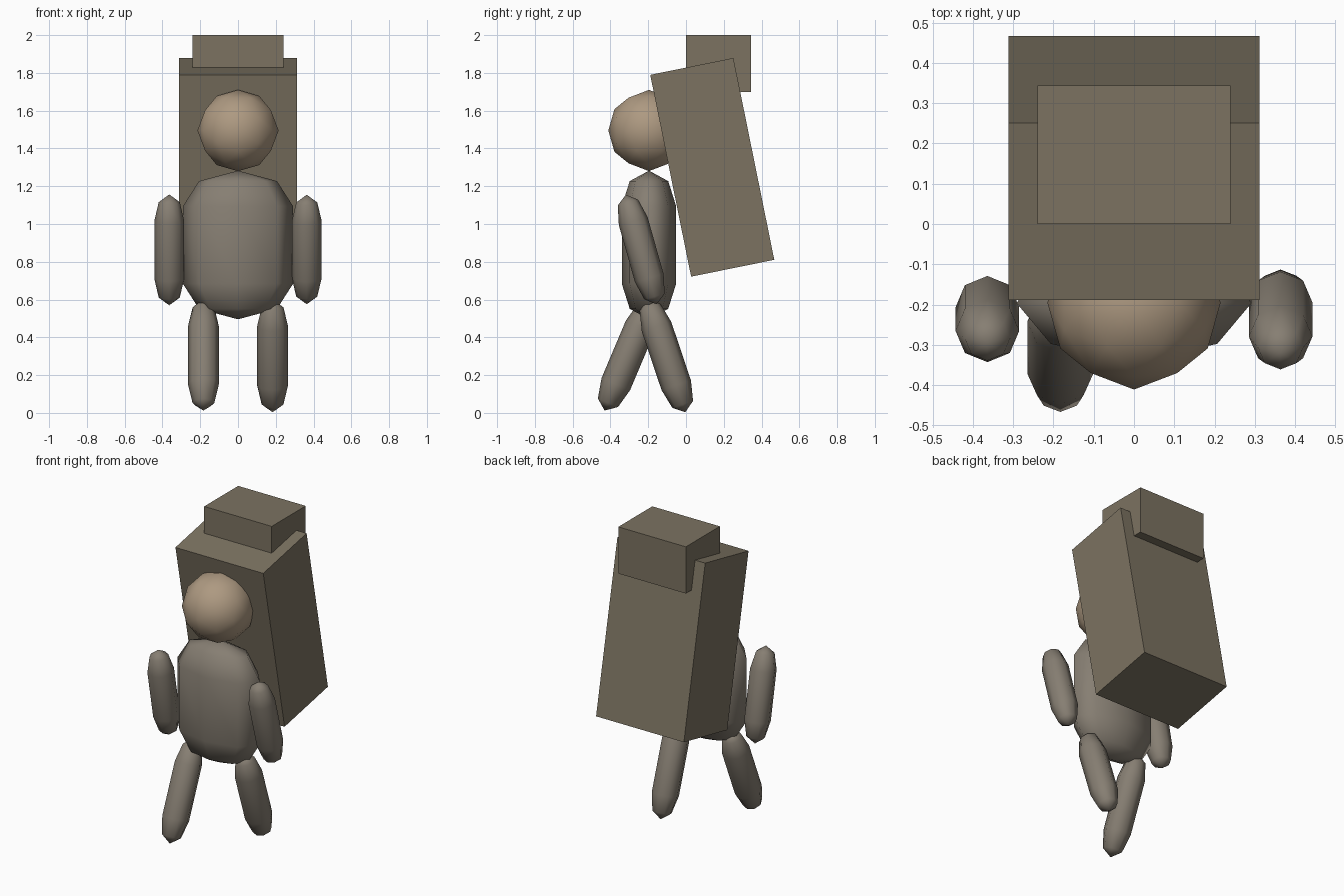
import bpy, bmesh
from math import sin, cos, pi, sqrt
from mathutils import Vector
from itertools import product

if "Cube" in bpy.data.objects:
    bpy.data.objects.remove(bpy.data.objects["Cube"])


def material(name, rgb):
    m = bpy.data.materials.new(name)
    m.diffuse_color = (*rgb, 1)
    m.use_nodes = True
    m.node_tree.nodes["Principled BSDF"].inputs["Base Color"].default_value = m.diffuse_color
    return m


CLOTH = material("cloth", (0.24, 0.21, 0.17))
SKIN = material("skin", (0.42, 0.32, 0.22))
CANVAS = material("canvas", (0.20, 0.17, 0.12))


def finish(name, bm, mat, loc, tilt=0, smooth=True):
    bmesh.ops.recalc_face_normals(bm, faces=bm.faces)
    for f in bm.faces:
        f.smooth = smooth
    me = bpy.data.meshes.new(name)
    bm.to_mesh(me)
    bm.free()
    me.materials.append(mat)
    ob = bpy.data.objects.new(name, me)
    ob.location = loc
    ob.rotation_euler.x = tilt
    bpy.context.collection.objects.link(ob)
    return ob


def capsule(name, rx, ry, length, loc, tilt=0, sides=8):
    """Low-poly capsule: each cap is two rings and a pole."""
    bm = bmesh.new()
    cap, half = 0.24 * length, length / 2
    k = sqrt(0.5)
    rings = []
    for r, z in ((k, half - cap + k * cap), (1, half - cap),
                 (1, cap - half), (k, cap - half - k * cap)):
        rings.append([bm.verts.new((rx * r * cos(2 * pi * i / sides),
                                    ry * r * sin(2 * pi * i / sides), z))
                      for i in range(sides)])
    top, bottom = bm.verts.new((0, 0, half)), bm.verts.new((0, 0, -half))
    for i in range(sides):
        j = (i + 1) % sides
        for a, b in zip(rings, rings[1:]):
            bm.faces.new((a[i], b[i], b[j], a[j]))
        bm.faces.new((top, rings[0][i], rings[0][j]))
        bm.faces.new((bottom, rings[-1][j], rings[-1][i]))
    return finish(name, bm, CLOTH, loc, tilt)


def box(name, size, loc, tilt=0):
    bm = bmesh.new()
    bmesh.ops.create_cube(bm, size=1)
    bmesh.ops.scale(bm, vec=size, verts=bm.verts)
    return finish(name, bm, CANVAS, loc, tilt, smooth=False)


# Head: axis-aligned icosahedron, subdivided once onto the sphere
bm = bmesh.new()
phi = (1 + sqrt(5)) / 2
for a, b in product((-1, 1), (-phi, phi)):
    for co in ((b, a, 0), (a, 0, b), (0, b, a)):
        bm.verts.new(co)
bmesh.ops.convex_hull(bm, input=bm.verts)
bmesh.ops.subdivide_edges(bm, edges=bm.edges, cuts=1, use_grid_fill=True)
for v in bm.verts:
    v.co = Vector(v.co).normalized() * 0.215
finish("head", bm, SKIN, (0, -0.196, 1.495))

# Body and limbs, mid-stride
capsule("torso", 0.292, 0.144, 0.787, (0, -0.196, 0.889))
capsule("left_arm", 0.079, 0.079, 0.598, (-0.364, -0.236, 0.863), 0.19)
capsule("right_arm", 0.079, 0.079, 0.602, (0.364, -0.237, 0.865), 0.275)
capsule("left_leg", 0.082, 0.082, 0.635, (-0.183, -0.307, 0.305), -0.4)
capsule("right_leg", 0.082, 0.082, 0.63, (0.183, -0.104, 0.302), 0.325)

# Leaning pack with a bundle on top
box("pack", (0.624, 0.449, 1.09), (0, 0.139, 1.30), 0.2)
box("top_bundle", (0.48, 0.345, 0.30), (0, 0.172, 1.85))
